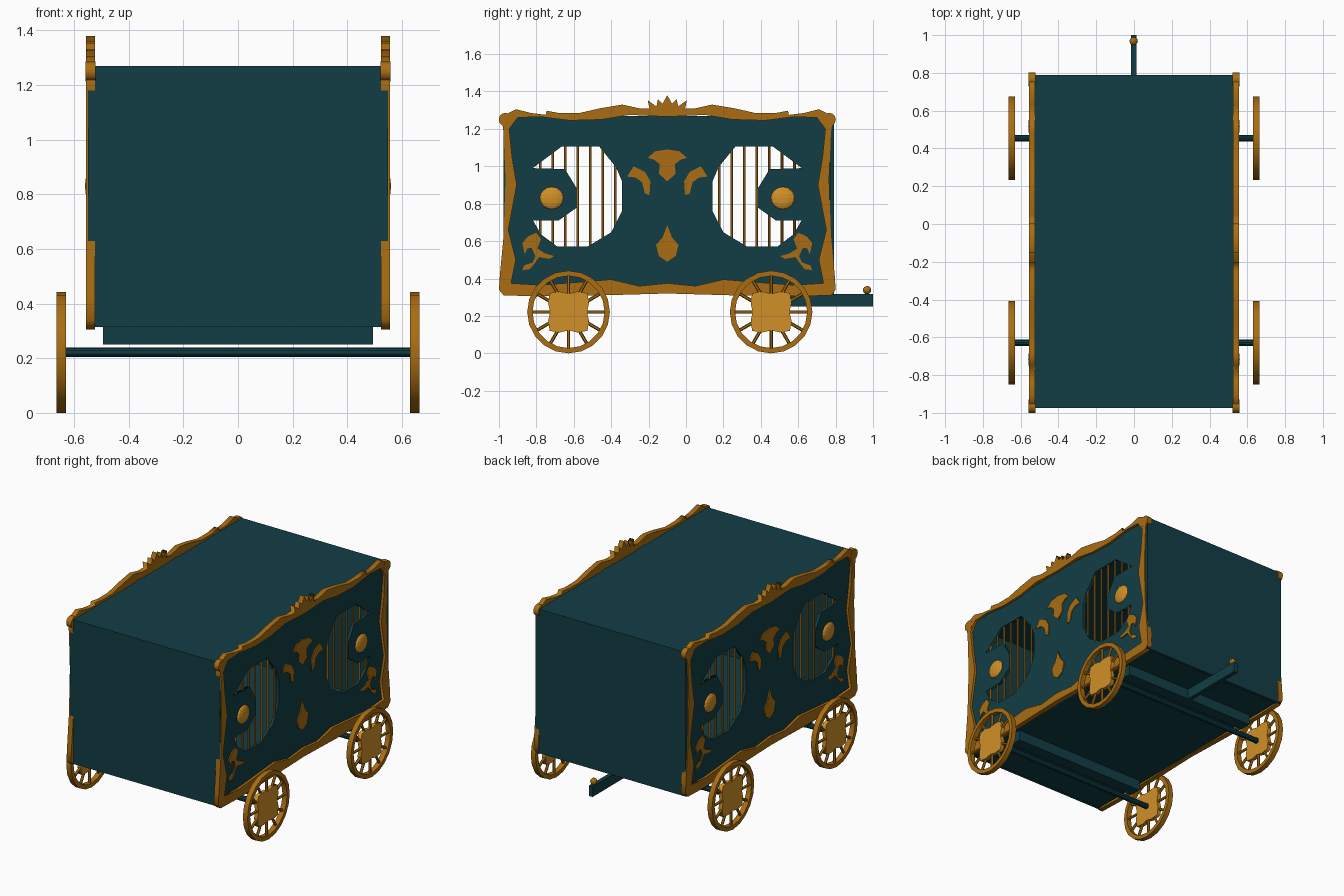
import bpy, math
from mathutils import Matrix, Vector

if "Cube" in bpy.data.objects:
    bpy.data.objects.remove(bpy.data.objects["Cube"])

def material(name, rgb):
    m = bpy.data.materials.new(name)
    m.diffuse_color = (*rgb, 1)
    m.use_nodes = True
    m.node_tree.nodes["Principled BSDF"].inputs["Base Color"].default_value = m.diffuse_color
    return m

TEAL = material("dark_teal", (0.0056, 0.048, 0.060))
GOLD = material("gold", (0.40, 0.155, 0.006))
BRIGHT = material("bright_gold", (0.64, 0.28, 0.02))
MID = -0.1  # y of the side panel's symmetry line

def flip(pts):
    return [(2 * MID - y, z) for y, z in pts]

def closed(half):
    """Left half outline, first and last points on the centre line."""
    return half + flip(half[1:-1])[::-1]

def circle(r, n, y=0, z=0):
    return [(y + r * math.cos(2 * math.pi * i / n),
             z + r * math.sin(2 * math.pi * i / n)) for i in range(n)]

def plate(name, loops, x, thick, mat, y=0, z=0):
    """Flat plate in the y-z plane; inner loops become holes."""
    cu = bpy.data.curves.new(name, 'CURVE')
    cu.dimensions = '2D'
    cu.fill_mode = 'BOTH'
    cu.extrude = thick / 2
    for pts in loops:
        sp = cu.splines.new('POLY')
        sp.points.add(len(pts) - 1)
        for p, (a, b) in zip(sp.points, pts):
            p.co = (a, b, 0, 1)
        sp.use_cyclic_u = True
    tmp = bpy.data.objects.new(name + "_outline", cu)
    bpy.context.collection.objects.link(tmp)
    dg = bpy.context.evaluated_depsgraph_get()
    me = bpy.data.meshes.new_from_object(tmp.evaluated_get(dg))
    bpy.data.objects.remove(tmp)
    me.transform(Matrix(((0, 0, 1, x), (1, 0, 0, y), (0, 1, 0, z), (0, 0, 0, 1))))
    me.materials.clear()
    me.materials.append(mat)
    ob = bpy.data.objects.new(name, me)
    bpy.context.collection.objects.link(ob)
    return ob

def finish(name, mat):
    ob = bpy.context.object
    ob.name = name
    ob.data.materials.append(mat)
    return ob

def box(name, lo, hi, mat):
    lo, hi = Vector(lo), Vector(hi)
    bpy.ops.mesh.primitive_cube_add(size=1, location=(lo + hi) / 2)
    bpy.context.object.scale = hi - lo
    return finish(name, mat)

def rod(name, a, b, r, mat, n=8):
    a, b = Vector(a), Vector(b)
    bpy.ops.mesh.primitive_cylinder_add(vertices=n, radius=r, depth=(b - a).length,
                                        location=(a + b) / 2)
    bpy.context.object.rotation_euler = (b - a).to_track_quat('Z', 'Y').to_euler()
    return finish(name, mat)

def blob(name, loc, scale, mat):
    bpy.ops.mesh.primitive_uv_sphere_add(segments=12, ring_count=8, location=loc)
    bpy.context.object.scale = scale
    return finish(name, mat)

# Hollow box body
box("front_wall", (-.55, -.975, .315), (.55, -.955, 1.27), TEAL)
box("back_wall", (-.55, .77, .315), (.55, .79, 1.27), TEAL)
box("roof", (-.535, -.97, 1.25), (.535, .785, 1.27), TEAL)
box("floor", (-.535, -.97, .32), (.535, .785, .34), TEAL)

# Outlines of the carved sides, as (y, z)
outer = closed([(-.10, 1.38), (-.125, 1.335), (-.15, 1.36), (-.158, 1.32), (-.205, 1.353),
                (-.195, 1.31), (-.25, 1.31), (-.34, 1.33), (-.46, 1.31), (-.57, 1.285),
                (-.68, 1.285), (-.745, 1.297), (-.75, 1.275), (-.83, 1.285), (-.91, 1.305),
                (-.95, 1.285), (-.985, 1.25), (-.975, 1.18), (-.965, .93), (-.975, .63),
                (-.995, .42), (-1.0, .34), (-.975, .31), (-.8, .305), (-.45, .31), (-.1, .32)])
inner = closed([(-.1, 1.265), (-.30, 1.275), (-.45, 1.25), (-.62, 1.245), (-.78, 1.265),
                (-.9, 1.26), (-.945, 1.2), (-.93, 1.05), (-.905, .90), (-.95, .66),
                (-.91, .5), (-.935, .375), (-.78, .365), (-.58, .38), (-.4, .395),
                (-.25, .36), (-.1, .375)])
window = [(-.82, .99), (-.663, 1.107), (-.465, 1.107), (-.374, .995), (-.342, .92),
          (-.342, .76), (-.40, .647), (-.524, .572), (-.69, .572), (-.775, .636),
          (-.818, .711), (-.68, .711), (-.583, .78), (-.583, .88), (-.647, .985)]
fan = closed([(-.1, 1.09), (-.165, 1.08), (-.205, 1.045), (-.17, 1.035), (-.14, 1.01),
              (-.145, .96), (-.1, .92)])
spade = closed([(-.1, .685), (-.125, .62), (-.16, .58), (-.145, .52), (-.1, .49)])
leaf = [(-.315, .945), (-.28, 1.0), (-.22, .97), (-.19, .92), (-.195, .845),
        (-.22, .855), (-.235, .915), (-.27, .94)]
scroll = [(-.875, .59), (-.845, .625), (-.80, .645), (-.775, .61), (-.795, .56), (-.755, .535),
          (-.705, .52), (-.73, .505), (-.785, .515), (-.81, .48), (-.835, .45), (-.875, .445),
          (-.865, .47), (-.82, .485), (-.805, .52), (-.825, .565), (-.85, .56), (-.862, .53)]

for s, side in ((1, "right"), (-1, "left")):
    wall = [(-.972, .32), (.787, .32), (.787, 1.268), (-.972, 1.268)]
    plate(side + "_side_panel", [wall, window, flip(window)], s * .53, .02, TEAL)
    plate(side + "_carved_frame", [outer, inner], s * .54, .033, GOLD)
    plate(side + "_fan_ornament", [fan], s * .542, .009, GOLD)
    plate(side + "_spade_ornament", [spade], s * .542, .009, GOLD)
    for k, f in enumerate((lambda p: p, flip)):
        tag = f"{side}_{k}"
        plate("leaf_ornament_" + tag, [f(leaf)], s * .542, .009, GOLD)
        plate("scroll_ornament_" + tag, [f(scroll)], s * .542, .009, GOLD)
        cy = f([(-.965, 1.25)])[0][0]
        plate("corner_knob_" + tag, [circle(.036, 12, cy, 1.25)], s * .54, .036, GOLD)
        my = f([(-.718, .83)])[0][0]
        blob("medallion_" + tag, (s * .54, my, .83), (.02, .064, .06), BRIGHT)
        for i in range(7):  # cage bars
            by = f([(-.78 + .067 * i, 0)])[0][0]
            rod(f"cage_bar_{tag}_{i}", (s * .53, by, .56), (s * .53, by, 1.12), .007, GOLD, 6)

# Running gear: axles, bolsters, spoked wheels
star = []
for i in range(16):
    r = (.098, .118, .143, .118)[i % 4]
    star.append((r * math.cos(i * math.pi / 8), r * math.sin(i * math.pi / 8)))
for y, end in ((-.628, "front"), (.455, "rear")):
    rod(end + "_axle", (-.65, y, .222), (.65, y, .222), .018, TEAL, 10)
    box(end + "_bolster", (-.495, y + .01, .25), (.495, y + .09, .325), TEAL)
    for s, side in ((1, "right"), (-1, "left")):
        x = s * .647
        plate(f"{end}_{side}_rim", [circle(.221, 20), circle(.193, 20)], x, .034, GOLD, y, .221)
        plate(f"{end}_{side}_hub", [star], x, .026, BRIGHT, y, .221)
        for i in range(12):
            a = i * math.pi / 6
            c, t = math.cos(a), math.sin(a)
            rod(f"{end}_{side}_spoke_{i}", (x, y + .05 * c, .221 + .05 * t),
                (x, y + .2 * c, .221 + .2 * t), .009, GOLD, 6)

# Drawbar with hitch ball
box("drawbar", (-.016, .5, .25), (.012, 1.0, .318), TEAL)
blob("hitch_ball", (-.002, .968, .338), (.022, .022, .022), GOLD)
